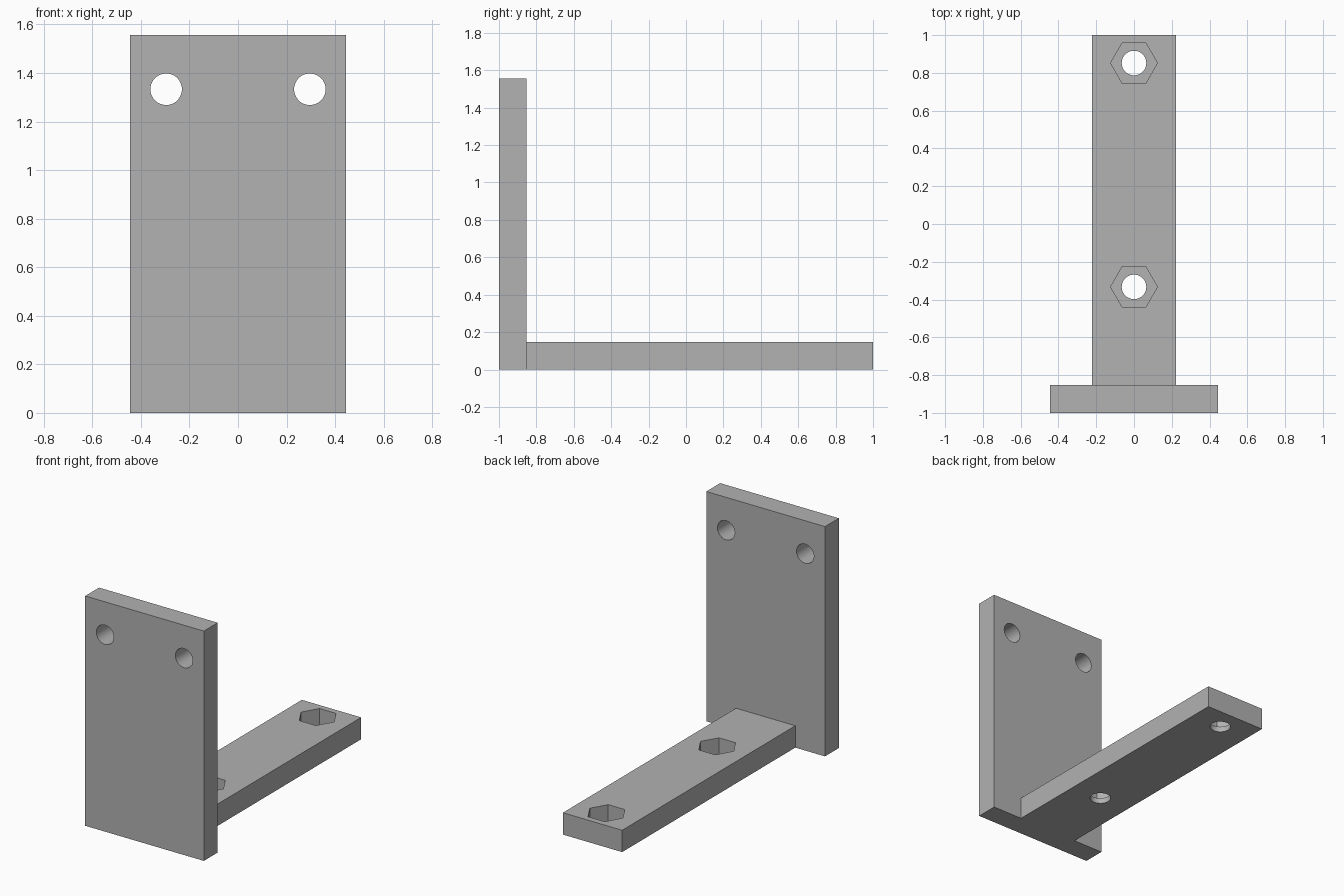
import bpy
import bmesh
from math import cos, sin, tau, radians
from mathutils import Matrix, Vector

cube = bpy.data.objects.get("Cube")
if cube:
    bpy.data.objects.remove(cube, do_unlink=True)

THICK = 0.148       # plate and arm thickness
HEIGHT = 1.556
PLATE_W, ARM_W = 0.889, 0.444
HOLE_R, NUT_R = 0.065, 0.124
FLOOR = 0.037       # material left below each nut pocket

grey = bpy.data.materials.new("plain grey")
grey.use_nodes = True
color = (0.445, 0.445, 0.445, 1)
grey.diffuse_color = color
grey.node_tree.nodes["Principled BSDF"].inputs["Base Color"].default_value = color


def add_object(name, bm):
    bmesh.ops.recalc_face_normals(bm, faces=bm.faces)
    mesh = bpy.data.meshes.new(name)
    bm.to_mesh(mesh)
    bm.free()
    mesh.materials.append(grey)
    obj = bpy.data.objects.new(name, mesh)
    bpy.context.collection.objects.link(obj)
    return obj


def box(name, low, high):
    bm = bmesh.new()
    low, high = Vector(low), Vector(high)
    bmesh.ops.create_cube(bm, size=1, matrix=Matrix.Translation((low + high) / 2)
                          @ Matrix.Diagonal((*(high - low), 1)))
    return add_object(name, bm)


def prism(name, sides, radius, start, length, tilt=0):
    """Regular prism with a corner on +x, extruded along z, then tilted about x."""
    bm = bmesh.new()
    ring = [bm.verts.new((radius * cos(tau * i / sides), radius * sin(tau * i / sides), 0))
            for i in range(sides)]
    face = bm.faces.new(ring)
    out = bmesh.ops.extrude_face_region(bm, geom=[face])["geom"]
    bmesh.ops.translate(bm, vec=(0, 0, length),
                        verts=[v for v in out if isinstance(v, bmesh.types.BMVert)])
    bm.transform(Matrix.Translation(start) @ Matrix.Rotation(radians(tilt), 4, "X"))
    return add_object(name, bm)


def combine(target, tool, operation):
    mod = target.modifiers.new(operation.lower(), "BOOLEAN")
    mod.operation, mod.solver, mod.object = operation, "EXACT", tool
    bpy.context.view_layer.objects.active = target
    bpy.ops.object.modifier_apply(modifier=mod.name)
    bpy.data.objects.remove(tool, do_unlink=True)


# Upright plate joined to the horizontal arm
bracket = box("bracket", (-PLATE_W / 2, -1, 0), (PLATE_W / 2, -1 + THICK, HEIGHT))
arm = box("arm", (-ARM_W / 2, -1 + THICK / 2, 0), (ARM_W / 2, 1, THICK))
combine(bracket, arm, "UNION")

# Screw holes through the plate
for x in (-0.296, 0.296):
    combine(bracket, prism("plate_hole", 48, HOLE_R, (x, -0.7, 1.333), 0.5, 90), "DIFFERENCE")

# Bolt holes with hexagonal nut pockets in the arm
for y in (-0.333, 0.852):
    combine(bracket, prism("nut_pocket", 6, NUT_R, (0, y, FLOOR), 0.3), "DIFFERENCE")
    combine(bracket, prism("bolt_hole", 48, HOLE_R, (0, y, -0.1), 0.4), "DIFFERENCE")

# Merge leftover coplanar seams
bm = bmesh.new()
bm.from_mesh(bracket.data)
bmesh.ops.dissolve_limit(bm, angle_limit=radians(0.5), verts=bm.verts, edges=bm.edges)
bm.to_mesh(bracket.data)
bm.free()

# Smooth hole walls, crisp edges
bpy.ops.object.select_all(action="DESELECT")
bracket.select_set(True)
bpy.context.view_layer.objects.active = bracket
bpy.ops.object.shade_smooth_by_angle(angle=radians(30))
